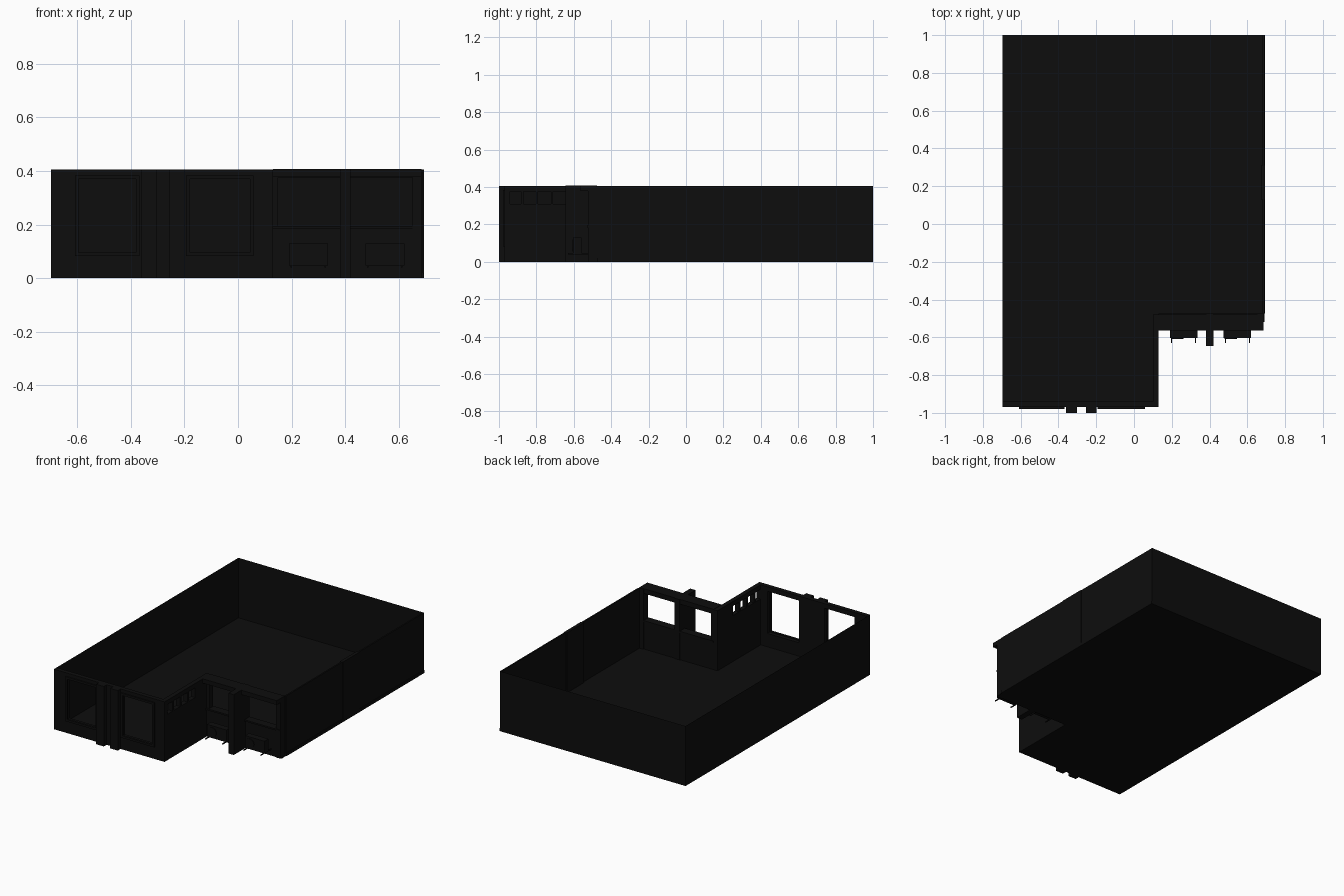
import bpy, bmesh, math
from mathutils import Vector

if "Cube" in bpy.data.objects:
    bpy.data.objects.remove(bpy.data.objects["Cube"])

black = bpy.data.materials.new("near_black")
black.diffuse_color = (0.004, 0.004, 0.004, 1)
black.use_nodes = True
black.node_tree.nodes["Principled BSDF"].inputs["Base Color"].default_value = black.diffuse_color
H = 0.405


def finish(name, bm):
    me = bpy.data.meshes.new(name)
    bm.to_mesh(me)
    bm.free()
    me.materials.append(black)
    ob = bpy.data.objects.new(name, me)
    bpy.context.collection.objects.link(ob)
    return ob


def box(name, x, y, z):
    """Box from (min, max) ranges."""
    bm = bmesh.new()
    bmesh.ops.create_cube(bm, size=1)
    for v in bm.verts:
        v.co = Vector([(r[0] + r[1]) / 2 + c * (r[1] - r[0]) for r, c in zip((x, y, z), v.co)])
    return finish(name, bm)


def sheet(name, pts):
    bm = bmesh.new()
    bm.faces.new([bm.verts.new(p) for p in pts])
    return finish(name, bm)


def wall(name, span, depth, holes, axis='x', z=(0, H)):
    """Solid wall with rectangular (u0, u1, z0, z1) openings."""
    us = sorted({*span, *[u for h in holes for u in h[:2]]})
    zs = sorted({*z, *[w for h in holes for w in h[2:]]})
    bm = bmesh.new()

    def place(u, w, d):
        return (u, d, w) if axis == 'x' else (d, u, w)

    for a, b in zip(us, us[1:]):
        for c, d in zip(zs, zs[1:]):
            mu, mz = (a + b) / 2, (c + d) / 2
            if not any(h[0] < mu < h[1] and h[2] < mz < h[3] for h in holes):
                bm.faces.new([bm.verts.new(place(u, w, depth[0]))
                              for u, w in ((a, c), (b, c), (b, d), (a, d))])
    bmesh.ops.remove_doubles(bm, verts=bm.verts, dist=1e-5)
    ext = bmesh.ops.extrude_face_region(bm, geom=bm.faces[:], use_keep_orig=True)
    shift = depth[1] - depth[0]
    for g in ext["geom"]:
        if isinstance(g, bmesh.types.BMVert):
            g.co["xyz".index('y' if axis == 'x' else 'x')] += shift
    bmesh.ops.recalc_face_normals(bm, faces=bm.faces[:])
    return finish(name, bm)


# Floor and plain sheet walls
L, R, C, F, B = -0.697, 0.69, 0.13, -0.97, -0.52
sheet("floor", [(L, F, 0), (C, F, 0), (C, B, 0), (R, B, 0), (R, 1, 0), (L, 1, 0)])
sheet("back_wall", [(R, 1, 0), (L, 1, 0), (L, 1, H), (R, 1, H)])
sheet("left_wall", [(L, 1, 0), (L, F, 0), (L, F, H), (L, 1, H)])

# Right wall with a shallow pilaster and end post
box("right_wall", (0.68, 0.69), (-0.475, 1), (0, H))
box("right_pilaster", (0.672, 0.694), (0.13, 0.31), (0, H))
box("right_corner_post", (0.65, 0.685), (-0.525, -0.475), (0, H))
box("right_base_trim", (0.688, 0.694), (-0.475, 1), (0, 0.02))

# Front wall with two big windows
wins = [(-0.60, -0.375, 0.09, 0.375), (-0.185, 0.05, 0.09, 0.375)]
wall("front_wall", (L, C), (F, F + 0.03), wins)
for x0, x1, z0, z1 in wins:
    wall("front_window_frame", (x0 - 0.008, x1 + 0.008), (F - 0.009, F + 0.005),
         [(x0 + 0.006, x1 - 0.006, z0 + 0.006, z1 - 0.006)], z=(z0 - 0.008, z1 + 0.008))
for x in (-0.36, -0.255):
    box("front_pillar", (x, x + 0.057), (-1, F + 0.03), (0, H))

# Step wall with four small transom panes
panes = [(-0.95 + i * 0.08, -0.883 + i * 0.08, 0.31, 0.375) for i in range(4)]
wall("step_wall", (F, B + 0.04), (C - 0.03, C), panes, axis='y')

# Recessed bay: low wall, openings, overhanging beam and middle pillar
wall("bay_wall", (C, 0.685), (B, B + 0.04),
     [(0.15, 0.38, 0.19, 0.375), (0.42, 0.655, 0.19, 0.375)])
box("bay_beam", (C, 0.685), (-0.565, -0.48), (0.378, 0.407))
box("bay_sill", (C, 0.685), (-0.53, -0.475), (0.184, 0.194))
box("bay_pillar", (0.38, 0.42), (-0.645, -0.475), (0, 0.407))

# Outdoor fan units on brackets
for x0, cx in ((0.19, 0.23), (0.475, 0.512)):
    x1 = x0 + 0.145
    box("fan_unit", (x0, x1), (-0.603, -0.56), (0.048, 0.13))
    for x in (x0 + 0.006, x1 - 0.012):
        box("unit_bracket", (x, x + 0.005), (-0.63, B), (0.04, 0.047))
    bm = bmesh.new()
    bmesh.ops.create_cone(bm, cap_ends=True, segments=20, radius1=0.032, radius2=0.032, depth=0.006)
    for v in bm.verts:
        v.co = Vector((cx + v.co.x, -0.605 + v.co.z, 0.088 + v.co.y))
    bmesh.ops.recalc_face_normals(bm, faces=bm.faces[:])
    finish("fan_grille", bm)
